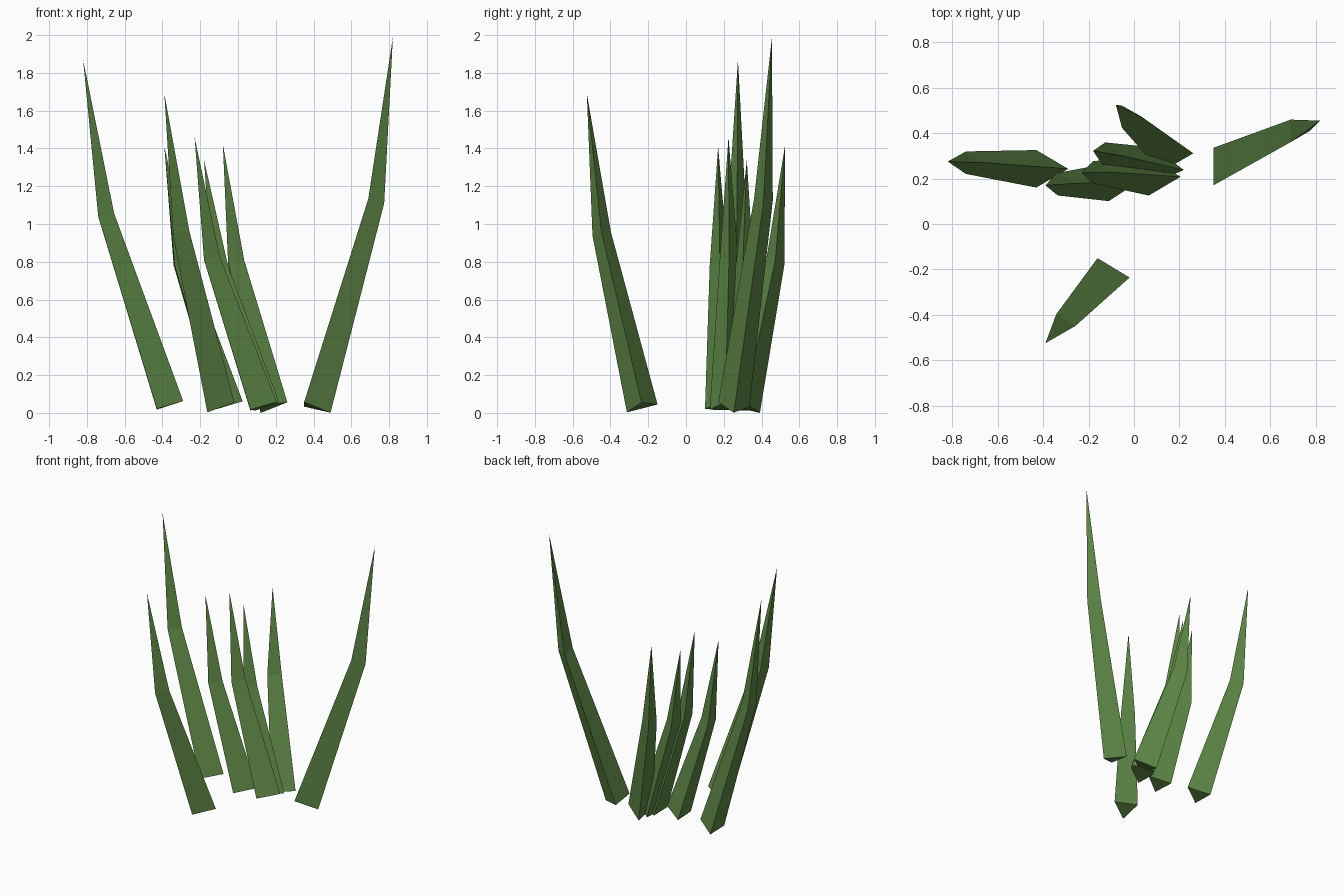
import bpy, bmesh, math
from mathutils import Vector

cube = bpy.data.objects.get("Cube")
if cube:
    bpy.data.objects.remove(cube, do_unlink=True)

# Single leaf colour
GREEN = (0.11, 0.24, 0.06, 1)
green = bpy.data.materials.new("leaf_green")
green.use_nodes = True
green.diffuse_color = GREEN
green.node_tree.nodes["Principled BSDF"].inputs["Base Color"].default_value = GREEN

WIDTH, DEPTH, TAPER = 0.165, 0.14, 0.6


def section(bm, centre, yaw, scale, lean):
    """Triangle across the blade, square to its lean; centre is the middle of the flat side."""
    ridge = Vector((math.cos(yaw), math.sin(yaw), 0))
    side = Vector((-ridge.y, ridge.x, 0))
    offsets = (side * WIDTH / 2, -side * WIDTH / 2, ridge * DEPTH)
    verts = []
    for offset in offsets:
        point = centre + offset * scale
        point.z -= offset.dot(lean) * scale / lean.z
        verts.append(bm.verts.new(point))
    return verts


def blade(name, yaw, base, bend, tip):
    """Three-sided grass blade: base triangle, bend triangle, pointed tip."""
    base, bend, tip = Vector(base), Vector(bend), Vector(tip)
    lower = (bend - base) / (bend.z - base.z)
    upper = (tip - bend) / (tip.z - bend.z)
    bm = bmesh.new()
    a = section(bm, base, math.radians(yaw), 1, lower)
    b = section(bm, bend, math.radians(yaw), TAPER, lower + upper)
    point = bm.verts.new(tip)
    bm.faces.new(a)
    for i in range(len(a)):
        j = (i + 1) % len(a)
        bm.faces.new((a[i], a[j], b[j], b[i]))
        bm.faces.new((b[i], b[j], point))
    bmesh.ops.recalc_face_normals(bm, faces=bm.faces)
    mesh = bpy.data.meshes.new(name)
    bm.to_mesh(mesh)
    bm.free()
    mesh.materials.append(green)
    bpy.context.collection.objects.link(bpy.data.objects.new(name, mesh))


# Blades with the ridge facing inward
blade("right_blade", 0, (-.43, .243, .02), (-.74, .27, 1.04), (-.82, .275, 1.87))
blade("inner_right_blade", 3, (-.115, .183, .02), (-.338, .175, .78), (-.39, .17, 1.41))
blade("inner_middle_blade", 0, (.065, .208, .015), (-.18, .228, .81), (-.23, .225, 1.46))
blade("inner_rear_blade", -7, (.08, .255, .015), (-.133, .31, .75), (-.18, .322, 1.34))

# Blades with the ridge facing outward
blade("left_blade", 0, (.35, .253, .045), (.69, .41, 1.13), (.82, .455, 1.99))
blade("front_blade", 239, (-.09, -.193, .05), (-.30, -.423, .96), (-.39, -.525, 1.69))
blade("back_blade", 120, (.19, .27, .047), (-.01, .448, .805), (-.08, .525, 1.42))
